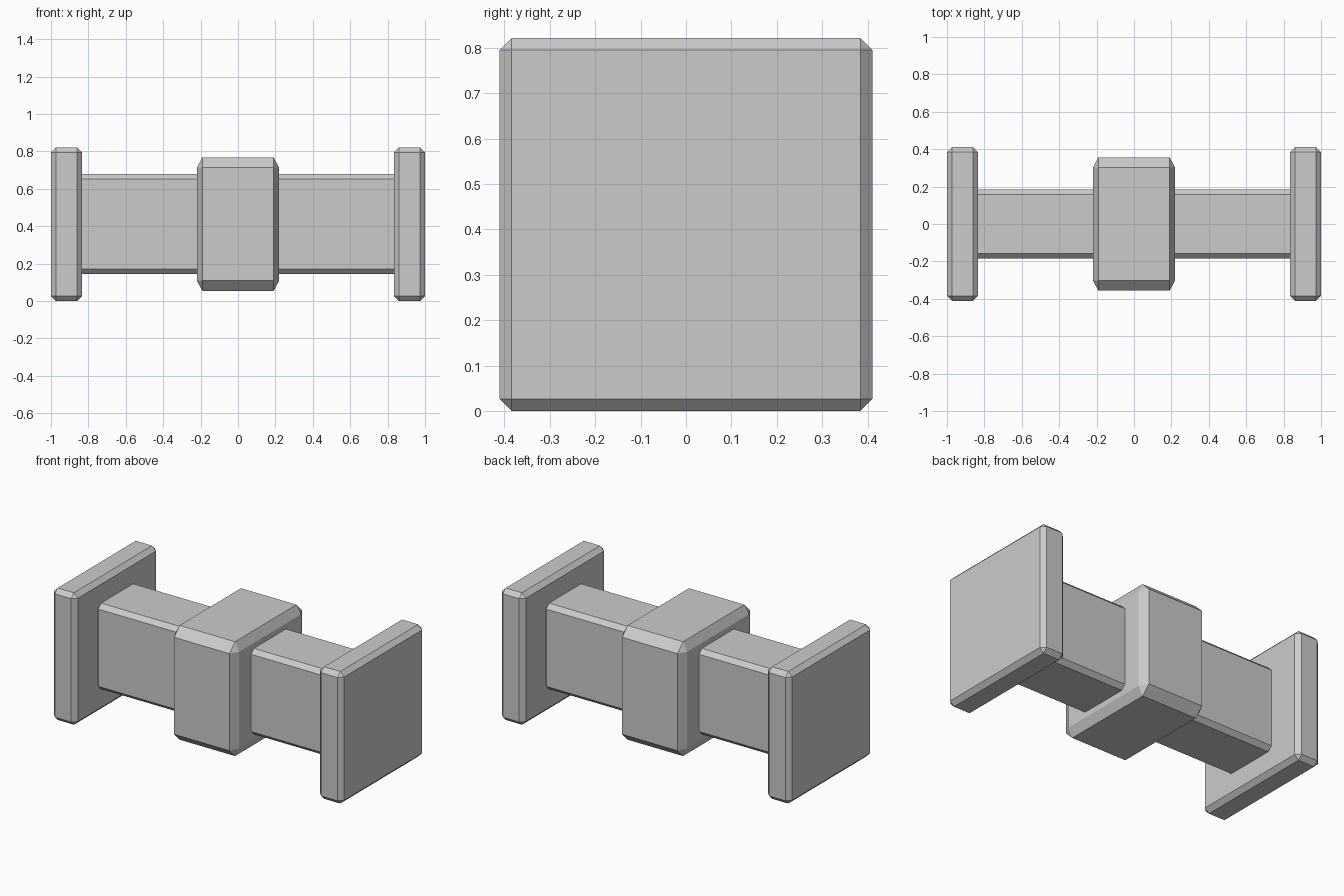
import bpy
import bmesh
from mathutils import Vector

if "Cube" in bpy.data.objects:
    bpy.data.objects.remove(bpy.data.objects["Cube"])

MID_Z = 0.411


def chamfered_box(name, size, chamfer, x=0.0):
    """Box with every edge cut flat; chamfer is the cut depth along x, y, z."""
    c = Vector(chamfer)
    bm = bmesh.new()
    bmesh.ops.create_cube(bm, size=1.0)
    # Bevel by one unit in chamfer-sized space, then scale to real size
    bmesh.ops.scale(bm, vec=[s / k for s, k in zip(size, c)], verts=bm.verts)
    bmesh.ops.bevel(bm, geom=bm.edges[:], offset=1.0, offset_type='OFFSET',
                    segments=1, profile=0.5, affect='EDGES')
    bmesh.ops.scale(bm, vec=c, verts=bm.verts)
    bmesh.ops.recalc_face_normals(bm, faces=bm.faces)
    mesh = bpy.data.meshes.new(name)
    bm.to_mesh(mesh)
    bm.free()
    obj = bpy.data.objects.new(name, mesh)
    obj.location = (x, 0, MID_Z)
    bpy.context.collection.objects.link(obj)
    return obj


# Long bar running into both end plates
chamfered_box("bar", (1.72, 0.37, 0.535), (0.027, 0.027, 0.027))

# Thick collar in the middle
chamfered_box("middle_collar", (0.44, 0.712, 0.712), (0.029, 0.054, 0.054))

# Square plates at both ends
for side, label in ((-1, "left"), (1, "right")):
    chamfered_box(label + "_end_plate", (0.166, 0.822, 0.822),
                  (0.027, 0.027, 0.027), x=side * 0.917)
